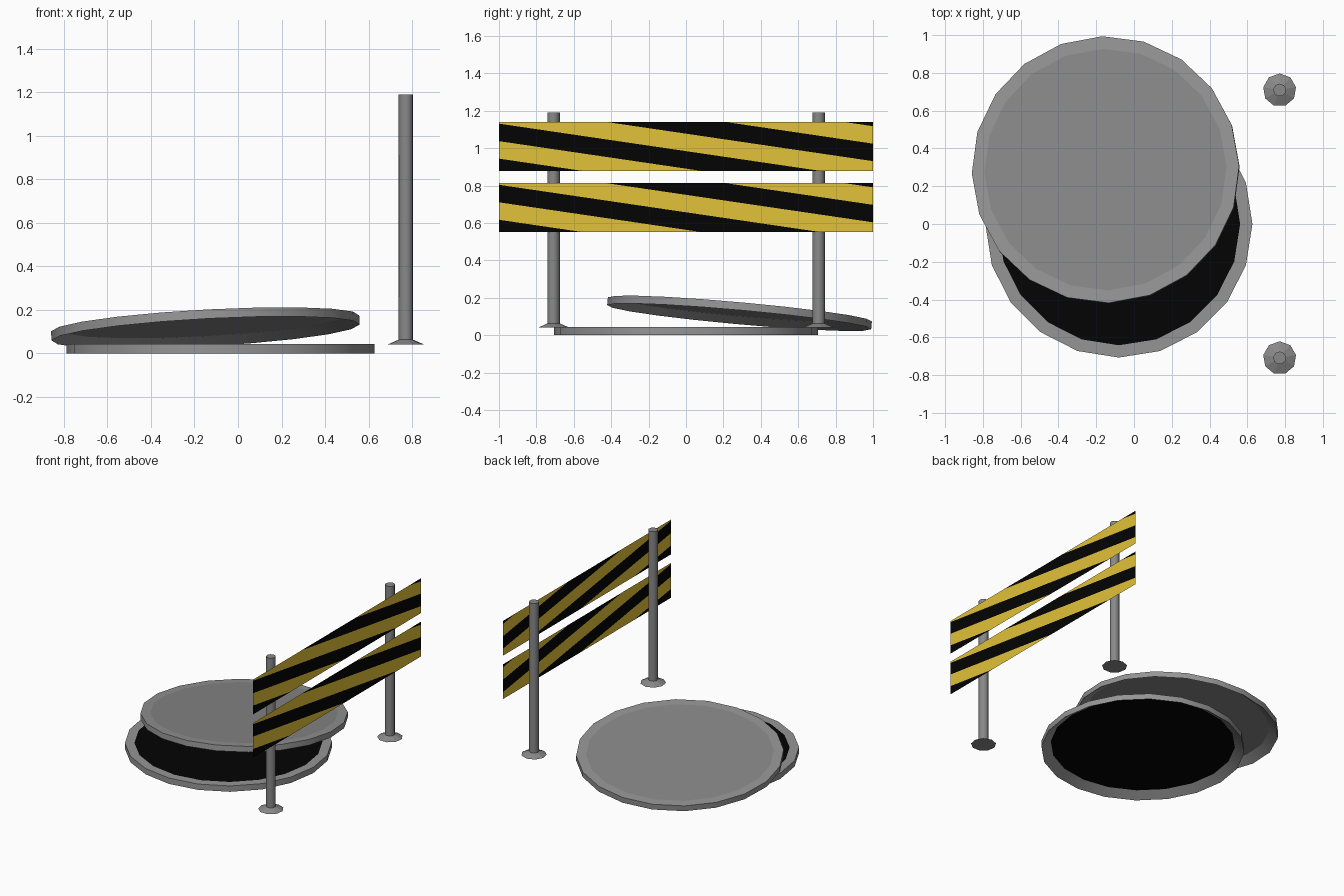
import bpy, bmesh, math
from mathutils import Vector

if "Cube" in bpy.data.objects:
    bpy.data.objects.remove(bpy.data.objects["Cube"])


def material(name, rgb):
    m = bpy.data.materials.new(name)
    m.diffuse_color = (*rgb, 1)
    m.use_nodes = True
    m.node_tree.nodes["Principled BSDF"].inputs["Base Color"].default_value = m.diffuse_color
    return m


RIM = material("rim grey", (0.30, 0.30, 0.30))
IRON = material("lid grey", (0.25, 0.25, 0.25))
STEEL = material("post grey", (0.25, 0.25, 0.25))
BLACK = material("black", (0.001, 0.001, 0.001))
YELLOW = material("warning yellow", (0.76, 0.54, 0.04))


def finish(name, bm, mats):
    me = bpy.data.meshes.new(name)
    bm.to_mesh(me)
    bm.free()
    for m in mats:
        me.materials.append(m)
    ob = bpy.data.objects.new(name, me)
    bpy.context.collection.objects.link(ob)
    return ob


def circle(bm, n, r, z, phase=0.0):
    return [bm.verts.new((r * math.cos(phase + math.tau * i / n),
                          r * math.sin(phase + math.tau * i / n), z)) for i in range(n)]


def lathe(name, n, profile, mats, phase=0.0, cap_bottom=False, smooth=False):
    """Stack of (radius, z) rings with a top cap; the cap uses the last material."""
    bm = bmesh.new()
    rings = [circle(bm, n, r, z, phase) for r, z in profile]
    for a, b in zip(rings, rings[1:]):
        for i in range(n):
            j = (i + 1) % n
            bm.faces.new((a[i], a[j], b[j], b[i]))
    bm.faces.new(rings[-1]).material_index = len(mats) - 1
    if cap_bottom:
        bm.faces.new(rings[0][::-1])
    ob = finish(name, bm, mats)
    if smooth:
        bpy.ops.object.select_all(action='DESELECT')
        bpy.context.view_layer.objects.active = ob
        ob.select_set(True)
        bpy.ops.object.shade_smooth_by_angle(angle=math.radians(45))
    return ob


# Manhole frame with the dark opening, bevelled underneath
hole = lathe("manhole_frame", 20,
             [(0.642, 0.043), (0.707, 0), (0.707, 0.044), (0.642, 0.044)],
             [RIM, BLACK], smooth=True)
hole.location = (-0.08, 0, 0)

# Tilted lid, a shallow dish resting on the frame
lid = lathe("manhole_lid", 20,
            [(0.642, -0.001), (0.709, -0.042), (0.709, 0), (0.642, 0)],
            [RIM, IRON], phase=math.radians(1.5), smooth=True)
lid.rotation_mode = 'QUATERNION'
lid.rotation_quaternion = Vector((0, 0, 1)).rotation_difference(Vector((-0.054, 0.09, 1)))
lid.location = (-0.151, 0.288, 0.138)

# Barrier posts and their flared feet
for side, y in (("front", -0.709), ("back", 0.709)):
    post = lathe(side + "_post", 9, [(0.034, 0.045), (0.034, 1.19)], [STEEL],
                 math.pi / 2, True, True)
    foot = lathe(side + "_foot", 9, [(0.088, 0.04), (0.034, 0.063)], [STEEL], math.pi / 2, True)
    post.location = foot.location = (0.771, y, 0)

# Striped boards: thin sheets cut along the diagonals, coloured by band
SLOPE, BAND, START = 0.147, 0.0935, -0.156
for name, top in (("lower_board", 0.813), ("upper_board", 1.14)):
    bm = bmesh.new()
    bm.faces.new([bm.verts.new(p) for p in
                  ((0, -1, -0.262), (0, 1, -0.262), (0, 1, 0), (0, -1, 0))])
    for k in range(-3, 5):
        bmesh.ops.bisect_plane(bm, geom=bm.verts[:] + bm.edges[:] + bm.faces[:],
                               plane_co=(0, 0, START + BAND * k), plane_no=(0, SLOPE, 1))
    for f in bm.faces:
        c = f.calc_center_median()
        f.material_index = math.floor((c.z + SLOPE * c.y - START) / BAND) % 2
    board = finish(name, bm, [YELLOW, BLACK])
    board.location = (0.826, 0, top)
